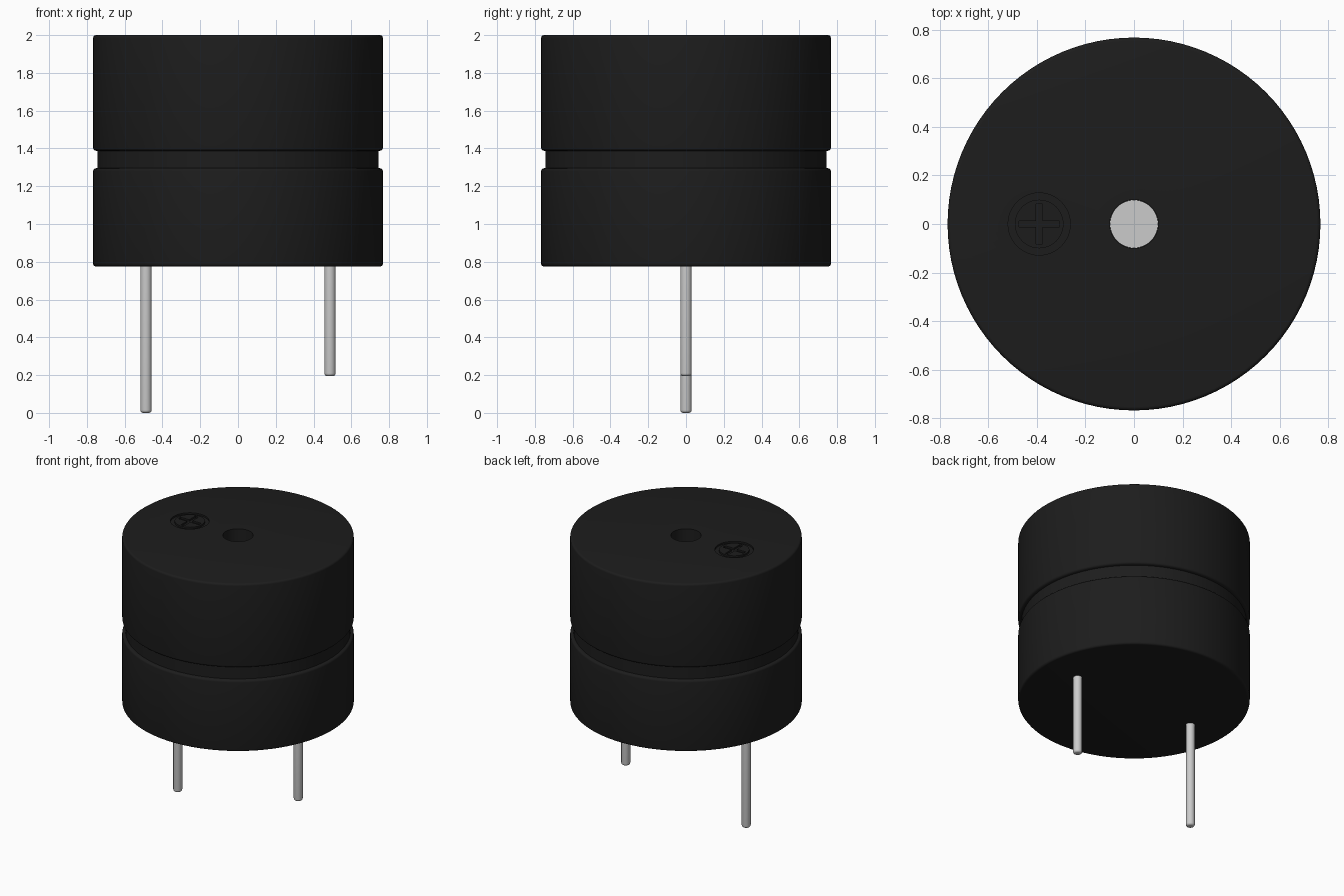
import bpy, bmesh, math
from mathutils import Vector

if "Cube" in bpy.data.objects:
    bpy.data.objects.remove(bpy.data.objects["Cube"])


def material(name, rgb):
    m = bpy.data.materials.new(name)
    m.diffuse_color = (*rgb, 1)
    m.use_nodes = True
    m.node_tree.nodes["Principled BSDF"].inputs["Base Color"].default_value = m.diffuse_color
    return m


def lathe(name, profile, mat, x=0, y=0, steps=96, smooth=True):
    """Spin a closed (radius, z) profile round a vertical axis."""
    bm = bmesh.new()
    vs = [bm.verts.new((r, 0, z)) for r, z in profile]
    es = [bm.edges.new(p) for p in zip(vs, vs[1:])]
    if profile[0][0] > 0:
        es.append(bm.edges.new((vs[-1], vs[0])))
    bmesh.ops.spin(bm, geom=vs + es, cent=(0, 0, 0), axis=(0, 0, 1),
                   angle=2 * math.pi, steps=steps, use_merge=True)
    bmesh.ops.remove_doubles(bm, verts=bm.verts, dist=1e-5)
    bmesh.ops.recalc_face_normals(bm, faces=bm.faces)
    bmesh.ops.translate(bm, verts=bm.verts, vec=Vector((x, y, 0)))
    me = bpy.data.meshes.new(name)
    bm.to_mesh(me)
    bm.free()
    ob = bpy.data.objects.new(name, me)
    bpy.context.collection.objects.link(ob)
    me.materials.append(mat)
    if smooth:
        shade(ob)
    return ob


def shade(ob):
    bpy.ops.object.select_all(action='DESELECT')
    ob.select_set(True)
    bpy.context.view_layer.objects.active = ob
    bpy.ops.object.shade_smooth_by_angle(angle=math.radians(35))


def arc(cr, cz, rad, a0, a1, n=4):
    """Rounded corner points, angles in degrees."""
    return [(cr + rad * math.cos(math.radians(a0 + (a1 - a0) * i / n)),
             cz + rad * math.sin(math.radians(a0 + (a1 - a0) * i / n)))
            for i in range(n + 1)]


black = material("black_plastic", (0.012, 0.012, 0.012))
metal = material("pin_metal", (0.6, 0.6, 0.6))

# Casing: drum with a waist groove and a sound hole in the top
R, b = 0.767, 0.015
profile = [(0, 0.775)]
profile += arc(R - b, 0.775 + b, b, -90, 0)
profile += arc(R - b, 1.295 - b, b, 0, 90)
profile += [(0.745, 1.297), (0.745, 1.386)]
profile += arc(R - b, 1.388 + b, b, -90, 0)
profile += arc(R - b, 2.0 - b, b, 0, 90)
profile += [(0.1, 2.0), (0.1, 1.6), (0, 1.6)]
body = lathe("casing", profile, black, smooth=False)

# Engraved polarity mark: ring and cross cutters
MX, depth = -0.39, 0.012
cutters = [lathe("ring_cutter", [(0.1, 2 - depth), (0.128, 2 - depth),
                                 (0.128, 2.05), (0.1, 2.05)],
                 black, x=MX, steps=48, smooth=False)]
a, w = 0.083, 0.013
outline = []
for i in range(4):
    c, s = math.cos(i * math.pi / 2), math.sin(i * math.pi / 2)
    outline += [(c * px - s * py, s * px + c * py)
                for px, py in ((a, -w), (a, w), (w, w))]
bm = bmesh.new()
face = bm.faces.new([bm.verts.new((MX + px, py, 2 - depth)) for px, py in outline])
up = bmesh.ops.extrude_face_region(bm, geom=[face])
bmesh.ops.translate(bm, vec=(0, 0, 0.06),
                    verts=[g for g in up["geom"] if isinstance(g, bmesh.types.BMVert)])
bmesh.ops.recalc_face_normals(bm, faces=bm.faces)
me = bpy.data.meshes.new("cross_cutter")
bm.to_mesh(me)
bm.free()
me.materials.append(black)
cross = bpy.data.objects.new("cross_cutter", me)
bpy.context.collection.objects.link(cross)
cutters.append(cross)

bpy.context.view_layer.objects.active = body
for cutter in cutters:
    cutter.hide_render = True
    mod = body.modifiers.new("engrave", 'BOOLEAN')
    mod.operation, mod.solver, mod.object = 'DIFFERENCE', 'EXACT', cutter
    bpy.ops.object.modifier_apply(modifier=mod.name)
    bpy.data.objects.remove(cutter)
shade(body)

# Metal core seen at the bottom of the sound hole
lathe("core", [(0, 1.59), (0.099, 1.59), (0.099, 1.62), (0, 1.62)], metal, steps=48)

# Pins: long and short leads with rounded tips
for name, x, z in (("long_pin", -0.487, 0.0), ("short_pin", 0.487, 0.195)):
    lathe(name, [(0, z)] + arc(0.015, z + 0.015, 0.015, -90, 0) +
          [(0.03, 0.8), (0, 0.8)], metal, x=x, steps=32)
